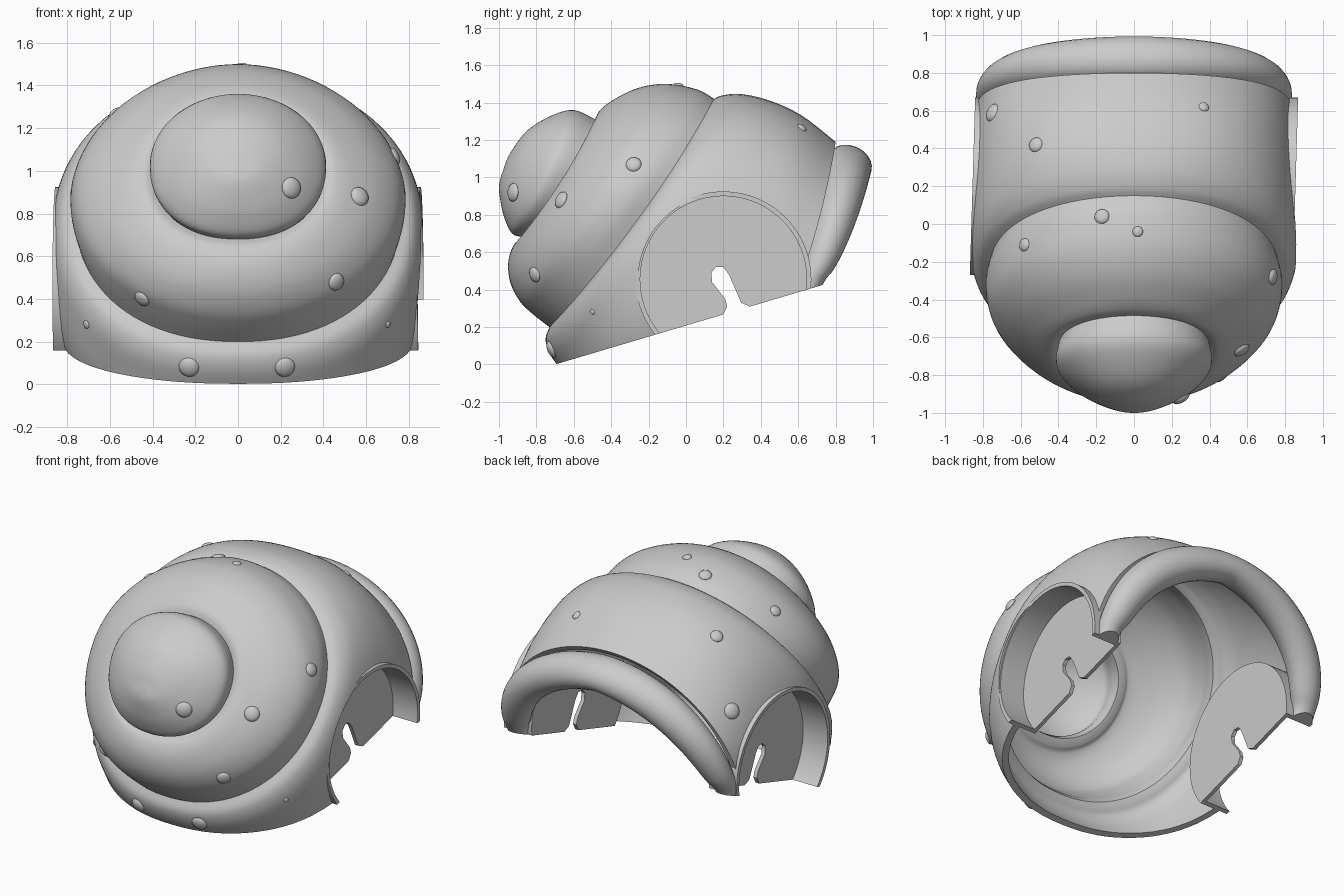
import bpy, bmesh, math
from mathutils import Vector, Matrix
from mathutils.bvhtree import BVHTree

cube = bpy.data.objects.get("Cube")
if cube:
    bpy.data.objects.remove(cube)

grey = bpy.data.materials.new("plain grey")
grey.use_nodes = True
COLOUR = (0.6, 0.6, 0.6, 1)
grey.diffuse_color = COLOUR
grey.node_tree.nodes["Principled BSDF"].inputs["Base Color"].default_value = COLOUR


def make_object(name, bm):
    bmesh.ops.recalc_face_normals(bm, faces=bm.faces)
    mesh = bpy.data.meshes.new(name)
    bm.to_mesh(mesh)
    bm.free()
    obj = bpy.data.objects.new(name, mesh)
    bpy.context.collection.objects.link(obj)
    mesh.materials.append(grey)
    return obj


def loft(name, sections, caps=(False, False)):
    bm = bmesh.new()
    loops = [[bm.verts.new(p) for p in s] for s in sections]
    for a, b in zip(loops, loops[1:]):
        for i in range(len(a)):
            j = (i + 1) % len(a)
            bm.faces.new((a[i], a[j], b[j], b[i]))
    for cap, loop in zip(caps, (loops[0], loops[-1])):
        if cap:
            bm.faces.new(loop)
    return make_object(name, bm)


def disc(x, radius, count=96):
    # Slightly skewed: both wells lean the same way in x
    return [Vector((x + WELL_SKEW * radius * math.cos(a), WELL_Y + radius * math.cos(a),
                    WELL_Z + radius * math.sin(a)))
            for a in (math.tau * i / count for i in range(count))]


def apply_modifiers(obj):
    graph = bpy.context.evaluated_depsgraph_get()
    mesh = bpy.data.meshes.new_from_object(obj.evaluated_get(graph))
    obj.modifiers.clear()
    obj.data = mesh


def cut(obj, *cutters):
    for cutter in cutters:
        mod = obj.modifiers.new("cut", 'BOOLEAN')
        mod.operation = 'DIFFERENCE'
        mod.solver = 'EXACT'
        mod.object = cutter
    apply_modifiers(obj)


def smooth(obj, degrees=35):
    bpy.ops.object.select_all(action='DESELECT')
    obj.select_set(True)
    bpy.context.view_layer.objects.active = obj
    bpy.ops.object.shade_smooth_by_angle(angle=math.radians(degrees))


def ring_point(ring, angle):
    # Superellipse, squarer below, with its sides bowed backwards
    ty, tz, by, bz, w, power = ring
    c, s = math.cos(angle), math.sin(angle)
    if s < 0:
        power += 0.2
    u = math.copysign(abs(c) ** (2 / power), c)
    v = math.copysign(abs(s) ** (2 / power), s)
    return Vector((w * u, (ty + by) / 2 + v * (ty - by) / 2 + 0.075 * w * u * u,
                   (tz + bz) / 2 + v * (tz - bz) / 2))


def refine(rings, steps=5):
    # Catmull-Rom through the rings of one tier
    out = []
    for i in range(len(rings) - 1):
        p = [Vector(rings[max(0, min(len(rings) - 1, k))]) for k in range(i - 1, i + 3)]
        for k in range(steps):
            t = k / steps
            out.append(0.5 * (2 * p[1] + (p[2] - p[0]) * t
                              + (2 * p[0] - 5 * p[1] + 4 * p[2] - p[3]) * t * t
                              + (3 * p[1] - p[0] - 3 * p[2] + p[3]) * t ** 3))
    return out + [Vector(rings[-1])]


# Rings: top y, top z, bottom y, bottom z, half width, roundness power
BACK = (0.8, 1.19, 0.33, -0.2, 0.83, 2)
SEAM_LOW = (0.15, 1.42, -0.73, 0.2, 0.765, 2)
SEAM_HIGH = (-0.485, 1.31, -0.87, 0.68, 0.4, 2)
large_tier = [BACK, (0.62, 1.33, 0, -0.33, 0.865, 2.25), (0.45, 1.41, -0.48, -0.22, 0.88, 2.3),
              (0.3, 1.445, -0.69, 0, 0.865, 2.15), (0.2, 1.44, -0.75, 0.12, 0.825, 2.05), SEAM_LOW]
middle_tier = [SEAM_LOW, (0.06, 1.47, -0.82, 0.27, 0.785, 1.9), (-0.1, 1.5, -0.89, 0.34, 0.755, 1.9),
               (-0.25, 1.48, -0.94, 0.44, 0.66, 1.9), (-0.38, 1.42, -0.95, 0.55, 0.54, 1.9),
               (-0.46, 1.36, -0.92, 0.64, 0.45, 2), SEAM_HIGH]
tip_tier = [SEAM_HIGH, (-0.6, 1.36, -0.93, 0.7, 0.41, 2), (-0.72, 1.33, -0.97, 0.78, 0.34, 2),
            (-0.85, 1.25, -0.99, 0.86, 0.235, 2), (-0.94, 1.13, -1, 0.95, 0.12, 2),
            (-0.97, 1.06, -0.985, 1.02, 0.02, 2)]
rings = refine(large_tier) + refine(middle_tier)[1:] + refine(tip_tier)[1:]

# Cutters: sloping ground plane, wheel wells and axle slot
SLOPE, WELL_Y, WELL_Z, WELL_SKEW = math.atan(0.297), 0.2, 0.455, 0.03
bm = bmesh.new()
bmesh.ops.create_cube(bm, size=4, matrix=Matrix.Translation((0, 0, 0.208))
                      @ Matrix.Rotation(SLOPE, 4, 'X') @ Matrix.Translation((0, 0, -2)))
below = make_object("below_cutter", bm)
sides = [loft("well_cutter", [disc(s * 0.67, 0.455), disc(s * 1.2, 0.455)], (True, True))
         for s in (1, -1)]
slot_outline = [(0.13, 0.2), (0.2, 0.27), (0.22, 0.31), (0.21, 0.35), (0.14, 0.44), (0.135, 0.49),
                (0.16, 0.52), (0.2, 0.52), (0.23, 0.48), (0.295, 0.33), (0.34, 0.31), (0.36, 0.2)]
slot = loft("slot_cutter", [[Vector((x, y, z)) for y, z in slot_outline] for x in (-1, 1)],
            (True, True))

# Thin three-tier shell
SEGMENTS = 96
shell = loft("shell", [[ring_point(r, math.tau * i / SEGMENTS) for i in range(SEGMENTS)]
                       for r in rings], (False, True))
tree = BVHTree.FromObject(shell, bpy.context.evaluated_depsgraph_get())
wall = shell.modifiers.new("wall", 'SOLIDIFY')
wall.thickness = 0.04
wall.offset = -1
apply_modifiers(shell)
cut(shell, below, *sides)
smooth(shell)

# Rolled lip around the back opening, wider and turned inwards at its sides
up = Vector((0, BACK[0] - BACK[2], BACK[1] - BACK[3])).normalized()
back = Vector((0, up.z, -up.y))
middle = ring_point(BACK, 0) * Vector((0, 1, 1))
sections = []
for i in range(65):
    angle = math.radians(-20 + 220 * i / 64)
    edge = ring_point(BACK, angle)
    radial = (edge - middle).normalized()
    size = 0.55 + 0.5 * math.sqrt(max(0, math.sin(angle)))
    inward = 0.04 * abs(math.cos(angle))
    centre = edge - radial * (0.08 + inward) * size + back * 0.098 * size
    sections.append([centre + size * (radial * (0.09 + inward) * math.cos(a)
                                      + back * 0.115 * math.sin(a))
                     for a in (math.tau * k / 24 for k in range(24))])
lip = loft("back_lip", sections, (True, True))
cut(lip, below, *sides)
smooth(lip)

# Recessed wheel wells with slotted plates
for side, name in ((1, "left_wheel_well"), (-1, "right_wheel_well")):
    profile = [(0.65, 0.47), (0.855, 0.47), (0.855, 0.445), (0.675, 0.445)]
    well = loft(name, [disc(side * x, r) for x, r in profile], (True, True))
    cut(well, below, slot)
    smooth(well)

# Small round studs, dropped onto the shell along x, y or z
VIEWS = {"front": (Vector((0, 1, 0)), lambda a, b: Vector((a, -3, b))),
         "left": (Vector((-1, 0, 0)), lambda a, b: Vector((3, a, b))),
         "top": (Vector((0, 0, -1)), lambda a, b: Vector((a, b, 3)))}
studs = [("front", -0.23, 0.08, 0.048), ("front", 0.22, 0.08, 0.048), ("front", -0.45, 0.4, 0.04),
         ("front", 0.46, 0.48, 0.042), ("front", 0.57, 0.88, 0.047), ("front", 0.25, 0.92, 0.05),
         ("front", -0.71, 0.28, 0.02), ("left", -0.28, 1.07, 0.042), ("left", -0.5, 0.28, 0.015),
         ("top", 0.37, 0.62, 0.028), ("top", -0.52, 0.42, 0.04), ("top", -0.75, 0.59, 0.05),
         ("top", -0.17, 0.04, 0.04), ("top", 0.02, -0.04, 0.028), ("top", -0.58, -0.11, 0.035)]
for number, (view, a, b, radius) in enumerate(studs, 1):
    direction, start = VIEWS[view]
    spot, normal, _, _ = tree.ray_cast(start(a, b), direction)
    bm = bmesh.new()
    bmesh.ops.create_uvsphere(bm, u_segments=16, v_segments=8, radius=radius)
    bmesh.ops.transform(bm, verts=bm.verts, matrix=Matrix.Translation(spot)
                        @ normal.to_track_quat('Z', 'Y').to_matrix().to_4x4()
                        @ Matrix.Diagonal((1, 1, 0.45, 1)))
    smooth(make_object(f"stud_{number}", bm))

for cutter in (below, slot, *sides):
    bpy.data.objects.remove(cutter)
